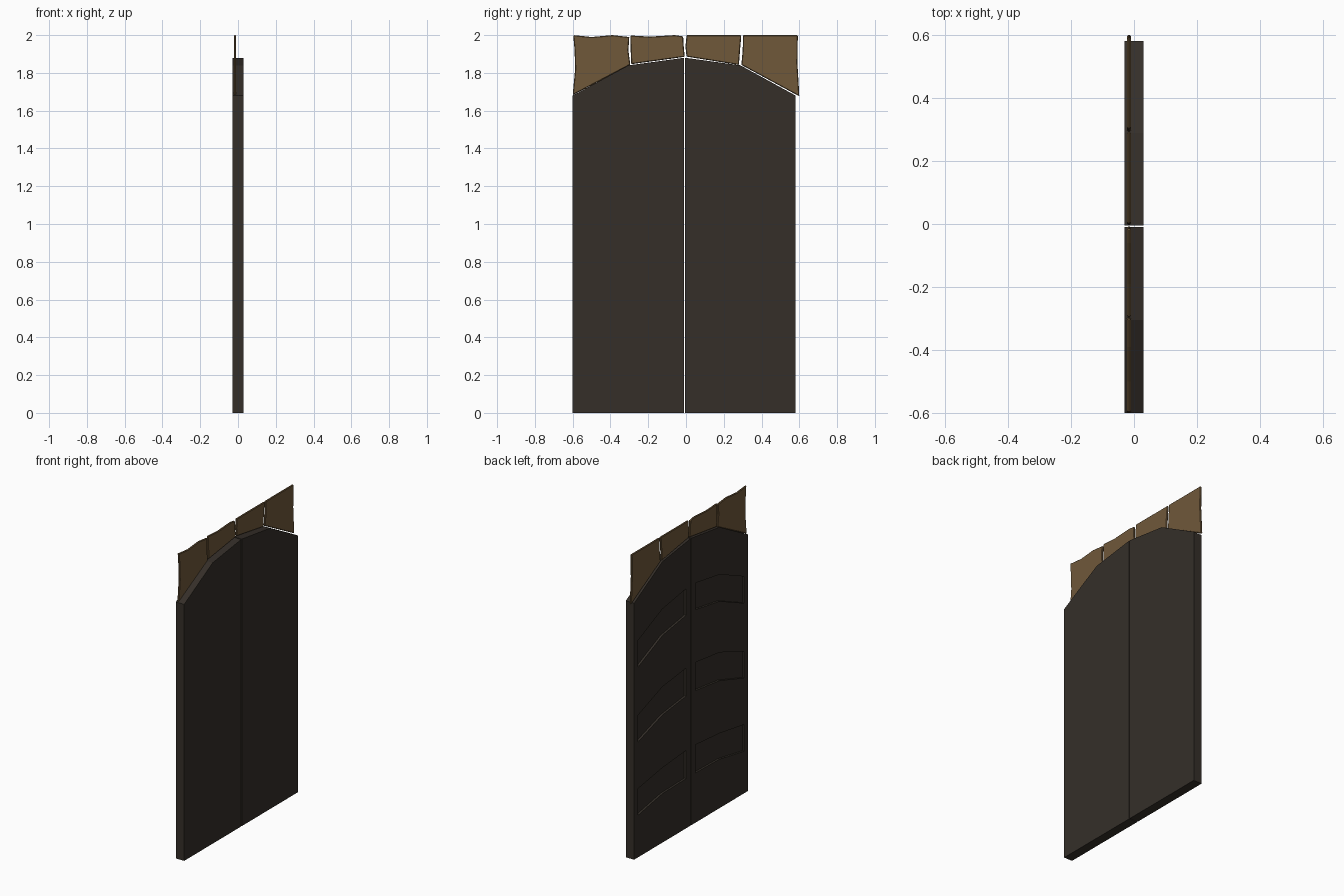
import bpy, bmesh

if "Cube" in bpy.data.objects:
    bpy.data.objects.remove(bpy.data.objects["Cube"])


def material(name, rgb):
    m = bpy.data.materials.new(name)
    m.diffuse_color = (*rgb, 1)
    m.use_nodes = True
    m.node_tree.nodes["Principled BSDF"].inputs["Base Color"].default_value = m.diffuse_color
    return m


dark_wood = material("dark_wood", (0.035, 0.028, 0.022))
brown_wood = material("brown_wood", (0.16, 0.098, 0.042))


def prism(name, outlines, x0, x1, mat):
    """Extrude one or more (y, z) outlines along x into a single object."""
    bm = bmesh.new()
    for pts in outlines:
        f = bm.faces.new([bm.verts.new((x0, y, z)) for y, z in pts])
        g = bmesh.ops.extrude_face_region(bm, geom=[f])
        vs = [v for v in g["geom"] if isinstance(v, bmesh.types.BMVert)]
        bmesh.ops.translate(bm, verts=vs, vec=(x1 - x0, 0, 0))
    bmesh.ops.recalc_face_normals(bm, faces=bm.faces)
    me = bpy.data.meshes.new(name)
    bm.to_mesh(me)
    bm.free()
    me.materials.append(mat)
    ob = bpy.data.objects.new(name, me)
    bpy.context.collection.objects.link(ob)
    return ob


# Recessed panels: (bottom, top) heights at outer edge, middle, inner edge
PANELS = [
    [(1.245, 1.42), (1.355, 1.53), (1.395, 1.57)],
    [(0.755, 0.93), (0.835, 1.02), (0.865, 1.05)],
    [(0.275, 0.45), (0.32, 0.49), (0.325, 0.51)],
]


def leaf(name, outer, inner):
    # Door leaf with its half of the faceted arch
    mid = (outer + inner) / 2
    ob = prism(name, [[(outer, 0), (inner, 0), (inner, 1.88), (mid, 1.84),
                       (outer, 1.68)]], -0.03, 0.03, dark_wood)
    # Panels cut into the -x face
    s = 1 if outer > inner else -1
    ys = (outer - s * 0.04, mid, inner + s * 0.045)
    shapes = []
    for p in PANELS:
        low = [(y, h[0]) for y, h in zip(ys, p)]
        high = [(y, h[1]) for y, h in zip(ys, p)]
        shapes.append(low + high[::-1])
    cutter = prism(name + "_cutter", shapes, -0.06, -0.016, dark_wood)
    cutter.hide_render = True
    mod = ob.modifiers.new("panels", 'BOOLEAN')
    mod.operation = 'DIFFERENCE'
    mod.solver = 'EXACT'
    mod.object = cutter
    bpy.context.view_layer.objects.active = ob
    bpy.ops.object.modifier_apply(modifier=mod.name)
    bpy.data.objects.remove(cutter)


leaf("door_leaf_left", -0.6, -0.01)
leaf("door_leaf_right", 0.58, -0.004)

# Thin, slightly worn boards filling the corners above the arch
BOARDS = [
    [(-0.6, 1.682), (-0.295, 1.843), (-0.305, 1.92), (-0.3, 1.99),
     (-0.39, 2.0), (-0.5, 1.99), (-0.597, 2.0), (-0.59, 1.92), (-0.587, 1.82)],
    [(-0.29, 1.846), (-0.007, 1.885), (-0.012, 1.94), (-0.015, 1.993),
     (-0.06, 2.0), (-0.19, 1.992), (-0.295, 1.998), (-0.293, 1.92)],
    [(0.003, 1.886), (0.28, 1.842), (0.286, 1.92), (0.293, 2.0), (0.003, 2.0),
     (-0.003, 1.94)],
    [(0.293, 1.842), (0.6, 1.676), (0.59, 1.85), (0.592, 2.0), (0.302, 2.0),
     (0.3, 1.92)],
]
for i, pts in enumerate(BOARDS):
    ob = prism(f"arch_board_{i + 1}", [pts], -0.022, -0.01, brown_wood)
    bev = ob.modifiers.new("worn_edges", 'BEVEL')
    bev.width = 0.004
    bev.segments = 1
    bev.limit_method = 'ANGLE'
    bev.angle_limit = 1.0
